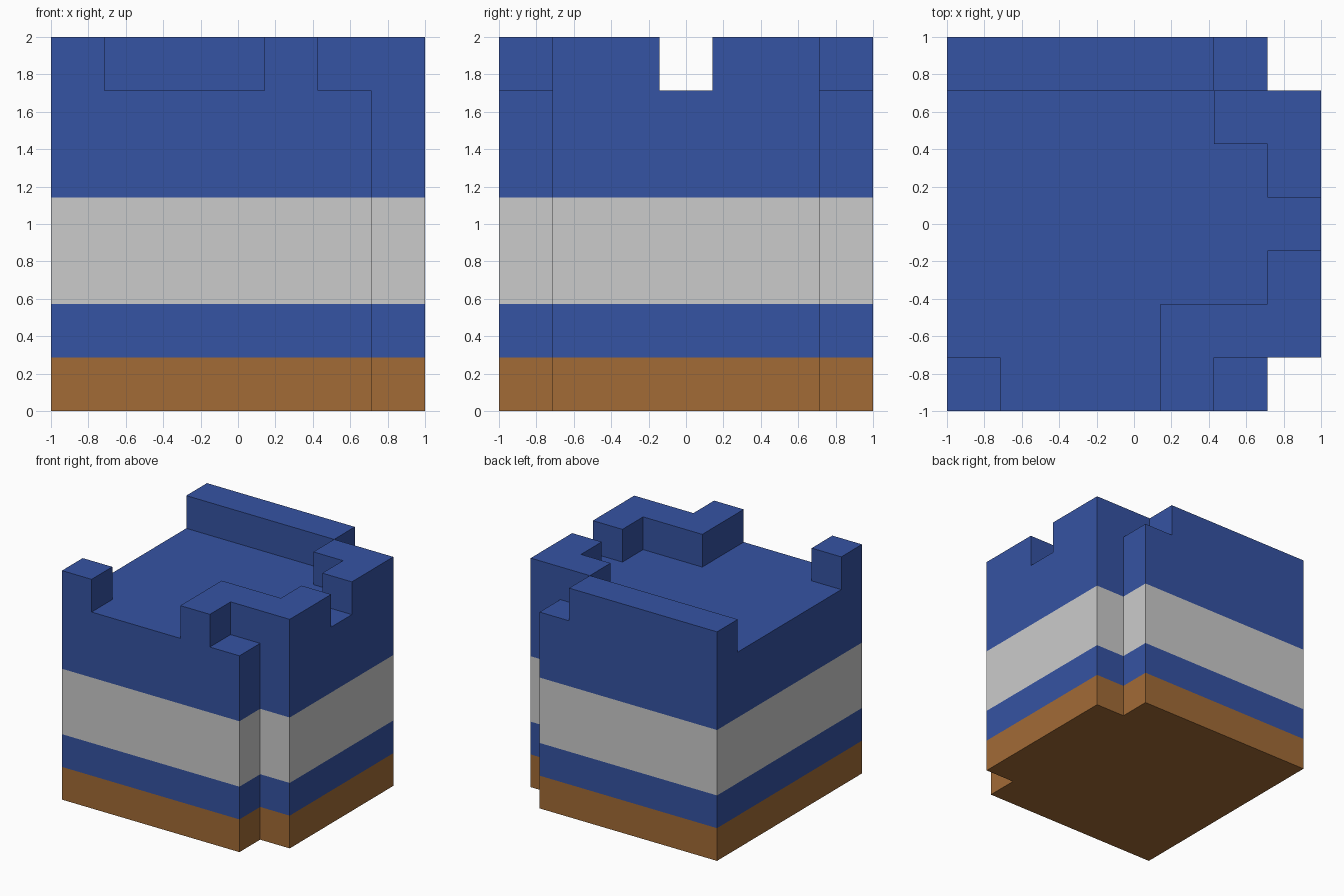
import bpy, bmesh

if "Cube" in bpy.data.objects:
    bpy.data.objects.remove(bpy.data.objects["Cube"])

U = 2 / 7  # the model sits on a 7 x 7 x 7 grid


def srgb(r, g, b):
    return [((c / 255 + 0.055) / 1.055) ** 2.4 for c in (r, g, b)] + [1.0]


def material(name, colour):
    m = bpy.data.materials.new(name)
    m.diffuse_color = colour
    m.use_nodes = True
    m.node_tree.nodes["Principled BSDF"].inputs["Base Color"].default_value = m.diffuse_color
    return m


blue = material("blue", srgb(53, 83, 163))
grey = material("light grey", srgb(203, 203, 203))
brown = material("brown", srgb(162, 107, 54))


def prism(name, outline, levels, mats, bottom):
    """Stack wall bands over a counter-clockwise grid outline, then cap it."""
    bm = bmesh.new()
    rings = [[bm.verts.new((x * U - 1, y * U - 1, z * U)) for x, y in outline]
             for z in levels]
    n = len(outline)
    for band, (lo, hi) in enumerate(zip(rings, rings[1:])):
        for i in range(n):
            j = (i + 1) % n
            bm.faces.new((lo[i], lo[j], hi[j], hi[i])).material_index = band
    bm.faces.new(rings[-1]).material_index = len(mats) - 1
    if bottom:
        bm.faces.new(rings[0][::-1])
    me = bpy.data.meshes.new(name)
    bm.to_mesh(me)
    bm.free()
    for m in mats:
        me.materials.append(m)
    ob = bpy.data.objects.new(name, me)
    bpy.context.collection.objects.link(ob)
    return ob


# Main block: two notched right-hand corners, horizontal colour bands
prism("banded_body",
      [(0, 0), (6, 0), (6, 1), (7, 1), (7, 6), (6, 6), (6, 7), (0, 7)],
      [0, 1, 2, 4, 6], [brown, blue, grey, blue], True)

# Raised rim pieces on top (open below, where they meet the body)
rim = {
    "front_left_post": [(0, 0), (1, 0), (1, 1), (0, 1)],
    "front_right_rim": [(4, 0), (5, 0), (5, 1), (7, 1), (7, 3), (6, 3),
                        (6, 2), (4, 2)],
    "back_right_rim": [(5, 5), (6, 5), (6, 4), (7, 4), (7, 6), (5, 6)],
    "back_wall_rim": [(0, 6), (5, 6), (5, 7), (0, 7)],
}
for name, outline in rim.items():
    prism(name, outline, [6, 7], [blue], False)
